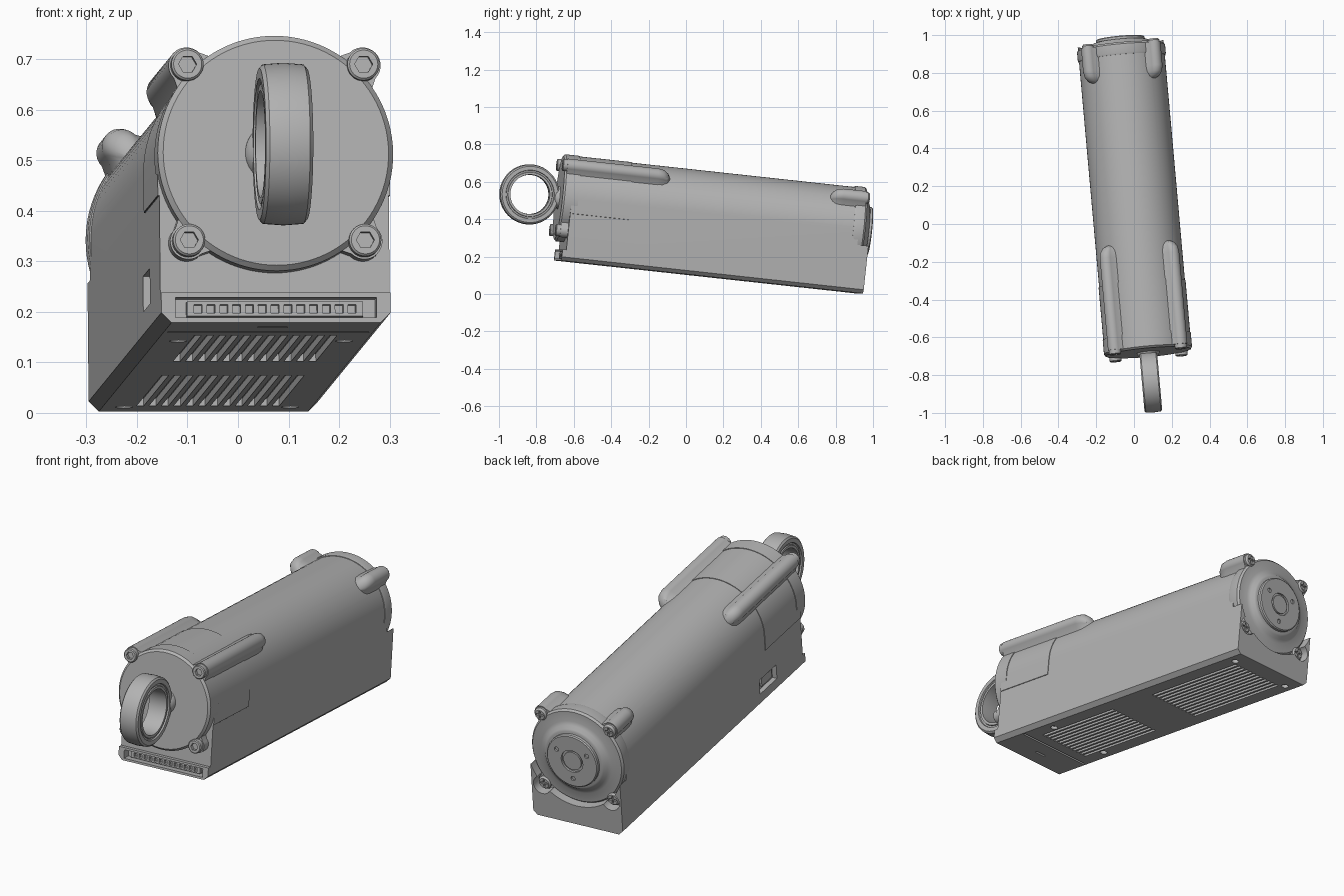
import bpy, bmesh
from math import sin, cos, pi, radians
from mathutils import Matrix, Vector

if "Cube" in bpy.data.objects:
    bpy.data.objects.remove(bpy.data.objects["Cube"])

# Everything is built straight (axis along y, front cap at origin), then placed tilted
PLACE = (Matrix.Translation((0.075, -0.68, 0.515))
         @ Matrix.Rotation(radians(5.1), 4, 'Z')
         @ Matrix.Rotation(radians(-6.2), 4, 'X'))

grey = bpy.data.materials.new("satin grey")
grey.use_nodes = True
grey.diffuse_color = (0.45, 0.45, 0.45, 1)
grey.node_tree.nodes["Principled BSDF"].inputs["Base Color"].default_value = (0.45, 0.45, 0.45, 1)


def finish(name, bm):
    bmesh.ops.recalc_face_normals(bm, faces=bm.faces)
    mesh = bpy.data.meshes.new(name)
    bm.to_mesh(mesh)
    bm.free()
    mesh.materials.append(grey)
    ob = bpy.data.objects.new(name, mesh)
    bpy.context.collection.objects.link(ob)
    ob.matrix_world = PLACE
    return ob


def add_loft(bm, rings, closed=False):
    """Skin a row of equal-length point rings; cap the ends unless closed."""
    rows = [[bm.verts.new(p) for p in ring] for ring in rings]
    n = len(rows[0])
    pairs = list(zip(rows, rows[1:])) + ([(rows[-1], rows[0])] if closed else [])
    for a, b in pairs:
        for i in range(n):
            j = (i + 1) % n
            bm.faces.new((a[i], a[j], b[j], b[i]))
    if not closed:
        bm.faces.new(rows[0])
        bm.faces.new(rows[-1])


def circle(r, y, cx=0, cz=0, n=64):
    return [Vector((cx + r * cos(2 * pi * i / n), y, cz + r * sin(2 * pi * i / n))) for i in range(n)]


def add_turned(bm, profile, cx=0, cz=0, n=64):
    """Turn (radius, y) points about the y axis."""
    add_loft(bm, [circle(r, y, cx, cz, n) for r, y in profile])


def add_box(bm, x0, x1, y0, y1, z0, z1):
    add_loft(bm, [[Vector((x, y, z)) for x, z in ((x0, z0), (x1, z0), (x1, z1), (x0, z1))]
                  for y in (y0, y1)])


def turned(name, profile, cx=0, cz=0, n=64):
    bm = bmesh.new()
    add_turned(bm, profile, cx, cz, n)
    return finish(name, bm)


def cut(target, boxes=(), rods=()):
    """Subtract boxes and rods (r, y0, y1, x, z, sides) from a part."""
    bm = bmesh.new()
    for b in boxes:
        add_box(bm, *b)
    for r, y0, y1, x, z, n in rods:
        add_turned(bm, [(r, y0), (r, y1)], x, z, n)
    carve(target, bm)


def carve(target, bm):
    tool = finish("cutter", bm)
    tool.hide_render = True
    mod = target.modifiers.new("cut", 'BOOLEAN')
    mod.operation = 'DIFFERENCE'
    mod.solver = 'EXACT'
    mod.object = tool
    bpy.context.view_layer.update()
    bpy.context.view_layer.objects.active = target
    bpy.ops.object.modifier_apply(modifier=mod.name)
    bpy.data.objects.remove(tool)


def tunnel(name, r, low, chamfer, y0, y1):
    """Round-topped section with straight sides, swept along y."""
    pts = [(r * cos(pi * i / 40), r * sin(pi * i / 40)) for i in range(41)]
    pts += [(-r, low + chamfer), (-r + chamfer, low), (r - chamfer, low), (r, low + chamfer)]
    bm = bmesh.new()
    add_loft(bm, [[Vector((x, y, z)) for x, z in pts] for y in (y0, y1)])
    return finish(name, bm)


def lug(name, sx, sz, sections):
    """Screw boss blended into the round body; sections are (y, radius, inward shift)."""
    rings = []
    for y, r, drop in sections:
        c = 0.175 - drop
        arc = [(c + r * cos(pi / 4 + a), c + r * sin(pi / 4 + a))
               for a in [-pi / 2 + pi * i / 14 for i in range(15)]]
        spread = 0.26 * r / 0.036
        base = [(0.215 * cos(pi / 4 + a), 0.215 * sin(pi / 4 + a)) for a in (spread, 0, -spread)]
        rings.append([Vector((sx * x, y, sz * z)) for x, z in arc + base])
    bm = bmesh.new()
    add_loft(bm, rings)
    return finish(name, bm)


CORNERS = [(sx, sz) for sx in (-1, 1) for sz in (-1, 1)]
BORE = 0.175

# Main body: round top, boxed bottom
body = tunnel("main_body", 0.228, -0.335, 0.02, 0.03, 1.66)
cut(body, boxes=[(-0.3, 0.3, 0, 0.05, -0.275, 0.3), (-0.3, 0.3, 1.6, 1.7, -0.08, 0.3)])
cut(body, rods=[(0.24, 1.6, 1.7, 0, 0, 64)])
cut(body, rods=[(0.044, 1.6, 1.7, sx * BORE, -BORE, 24) for sx in (-1, 1)])

# Vent slots, seam and screw pockets under the body
slots = [(x - 0.007, x + 0.007, y0, y1, -0.36, -0.32)
         for x in [0.0245 * (i - 5.5) for i in range(12)]
         for y0, y1 in ((0.27, 0.74), (1.0, 1.56))]
cut(body, boxes=slots + [(-0.2, 0.2, 0.2, 0.212, -0.36, -0.325),
                         (-0.03, 0.03, 0.11, 0.12, -0.36, -0.325)])
bm = bmesh.new()
for x in (-0.165, 0.165):
    for y in (0.37, 1.58):
        bmesh.ops.create_cone(bm, cap_ends=True, segments=20, radius1=0.017, radius2=0.017,
                              depth=0.04, matrix=Matrix.Translation((x, y, -0.34)))
carve(body, bm)

# Connector recess with a row of contacts, and the side window
cut(body, boxes=[(-0.2, 0.2, 0.0, 0.07, -0.325, -0.285),
                 (-0.3, -0.205, 0.28, 0.43, -0.27, -0.2)])
bm = bmesh.new()
add_box(bm, -0.175, 0.175, 0.05, 0.08, -0.32, -0.291)
strip = finish("connector_strip", bm)
cut(strip, boxes=[(x - 0.008, x + 0.008, 0.03, 0.07, -0.314, -0.297)
                  for x in [0.0255 * (i - 6) for i in range(13)]])
bm = bmesh.new()
add_box(bm, -0.215, -0.2, 0.3, 0.39, -0.255, -0.215)
finish("window_latch", bm)

# Front collar and cap
tunnel("front_collar", 0.231, -0.08, 0.001, 0.05, 0.365)
turned("front_cap", [(0.224, 0), (0.234, 0.01), (0.234, 0.085)], n=96)

# Rear cap and its round cover plate
turned("rear_cap", [(0.231, 1.57), (0.234, 1.58), (0.234, 1.625), (0.226, 1.635), (0.18, 1.638),
                    (0.162, 1.645), (0.15, 1.658), (0.14, 1.662)], n=96)
plate = turned("rear_plate", [(0.13, 1.65), (0.13, 1.675), (0.125, 1.68), (0.055, 1.68),
                              (0.055, 1.67), (0.045, 1.67), (0.045, 1.678)])
cut(plate, rods=[(0.011, 1.672, 1.7, 0.088 * cos(a), 0.088 * sin(a), 16)
                 for a in (radians(30), radians(150), radians(270))])

# Screw lugs, long upper ridges and screws at the four corners of each end
for sx, sz in CORNERS:
    tag = ("upper" if sz > 0 else "lower") + ("_left" if sx > 0 else "_right")
    x, z = sx * BORE, sz * BORE
    if sz > 0:
        lug("front_ridge_" + tag, sx, sz, [(0.01, 0.036, 0), (0.5, 0.036, 0), (0.53, 0.034, 0.003),
                                           (0.555, 0.027, 0.012), (0.57, 0.012, 0.026)])
        lug("rear_ridge_" + tag, sx, sz, [(1.432, 0.012, 0.026), (1.447, 0.027, 0.012),
                                          (1.47, 0.034, 0.003), (1.5, 0.036, 0), (1.625, 0.036, 0)])
    else:
        lug("front_lug_" + tag, sx, sz, [(0.01, 0.036, 0), (0.06, 0.036, 0)])
        lug("rear_lug_" + tag, sx, sz, [(1.58, 0.036, 0), (1.625, 0.036, 0)])
    screw = turned("front_screw_" + tag, [(0.028, -0.015), (0.032, -0.011), (0.032, 0.03)], x, z, 32)
    cut(screw, rods=[(0.018, -0.05, 0.0, x, z, 6)])
    screw = turned("rear_screw_" + tag, [(0.031, 1.6), (0.031, 1.634), (0.024, 1.643)], x, z, 32)
    cut(screw, boxes=[(x - 0.018, x + 0.018, 1.634, 1.7, z - 0.004, z + 0.004)])
    cut(screw, boxes=[(x - 0.004, x + 0.004, 1.634, 1.7, z - 0.018, z + 0.018)])

# Rod eye: short stem and a ring with a grooved bearing
turned("eye_stem", [(0.062, 0.01), (0.06, -0.005), (0.052, -0.02), (0.04, -0.03)], n=40)
half = [(0.04, 0.158), (0.047, 0.15), (0.047, 0.13), (0.04, 0.128), (0.04, 0.12), (0.045, 0.118), (0.045, 0.106)]
section = [(0, 0.161)] + half + [(0, 0.104)] + [(-x, r) for x, r in reversed(half)]
bm = bmesh.new()
add_loft(bm, [[Vector((x, -0.159 + r * cos(2 * pi * i / 72), r * sin(2 * pi * i / 72)))
               for i in range(72)] for x, r in section], closed=True)
finish("eye_ring", bm)

# Smooth shading with crisp edges
for ob in bpy.context.scene.objects:
    ob.select_set(ob.type == 'MESH')
bpy.context.view_layer.objects.active = body
bpy.ops.object.shade_smooth_by_angle(angle=radians(30))
